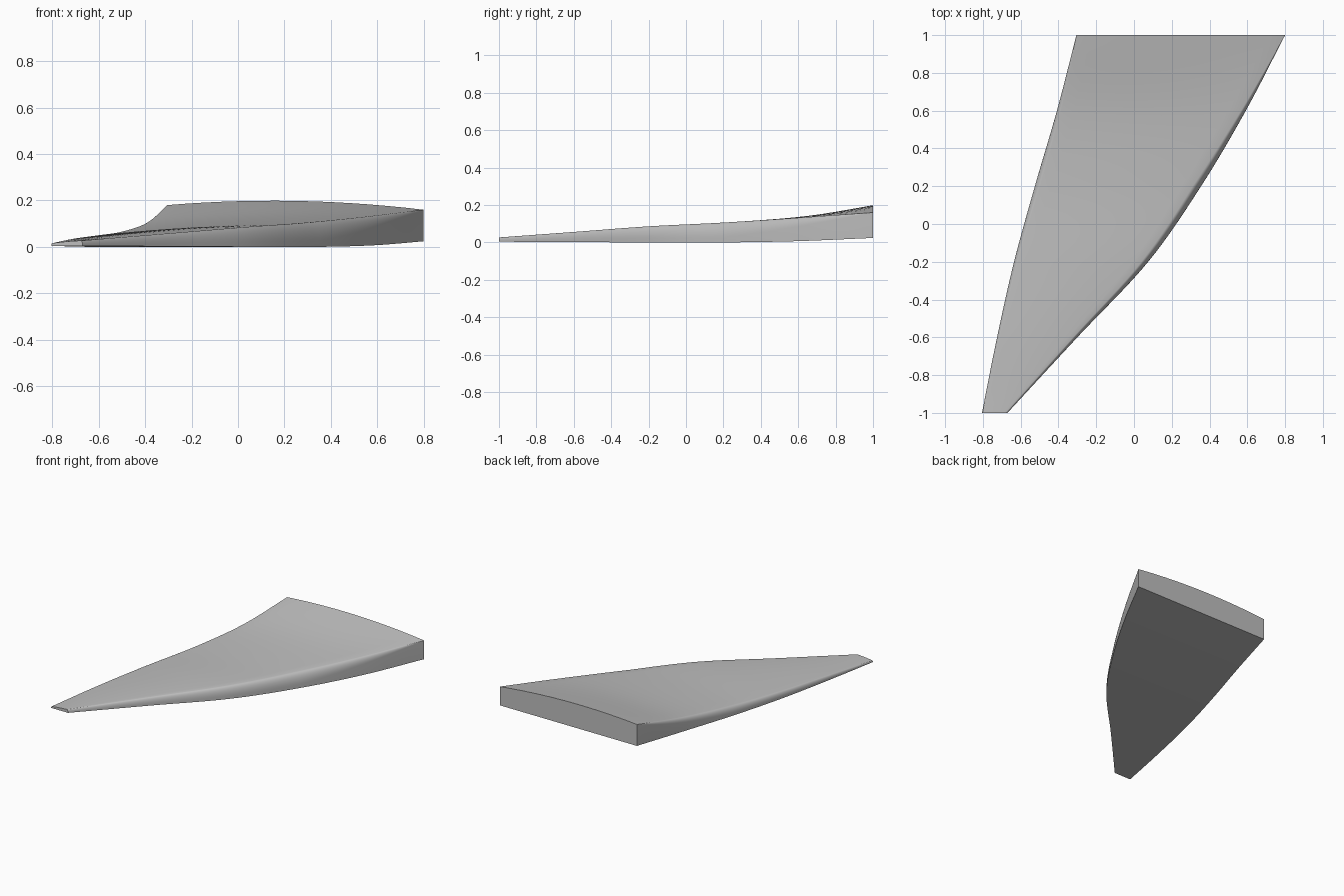
import bpy
import bmesh
from math import sin, cos, pi, radians

cube = bpy.data.objects.get("Cube")
if cube:
    bpy.data.objects.remove(cube, do_unlink=True)

# Stations from tip to root:
# y, trailing x, leading x, trailing top z, leading top z, bottom z, crown
STATIONS = [
    (-1.0, -.805, -.67, .015, .027, .004, .002),
    (-.6, -.725, -.30, .033, .056, .002, .006),
    (-.2, -.635, .075, .046, .086, .0, .010),
    (.2, -.525, .355, .063, .106, .0, .012),
    (.6, -.408, .592, .103, .131, .007, .016),
    (1.0, -.305, .80, .180, .160, .024, .028),
]
STEPS = 8      # sections between stations
ARC = 8        # segments in each rounded edge
SPAN = 14      # segments across the top


def spline(p0, p1, p2, p3, t):
    """Smooth interpolation through p1 and p2."""
    return tuple(b + .5 * t * (c - a + t * (2 * a - 5 * b + 4 * c - d
                 + t * (3 * (b - c) + d - a)))
                 for a, b, c, d in zip(p0, p1, p2, p3))


def mirrored(end, inner):
    """Extrapolated station just past an end."""
    return tuple(2 * a - b for a, b in zip(end, inner))


def section(y, xt, xl, zt, zl, zb, crown):
    """Closed outline: flat bottom, rounded edges, crowned top."""
    soft = min(1, max(.01, (1 - y) / .8))      # edges sharpen toward the root
    chord = xl - xt

    def top(x):
        t = (x - xt) / chord
        return zt + (zl - zt) * t + 4 * crown * t * (1 - t)

    def arc(x_edge, side, width, drop):
        cx = x_edge - side * width
        z_top = top(cx)
        fall = drop * (z_top - zb)
        return [(x_edge - side * width * (1 - sin(a)), z_top - fall * (1 - cos(a)))
                for a in (i * pi / 2 / ARC for i in range(ARC + 1))]

    trailing = arc(xt, -1, .45 * (zt - zb) * soft, .7 * soft)[::-1]
    leading = arc(xl, 1, .42 * (zl - zb) * soft, .75 * soft)
    a, b = trailing[-1][0], leading[0][0]
    crest = [(x, top(x)) for x in (a + (b - a) * i / SPAN for i in range(1, SPAN))]
    return [(x, y, z) for x, z in [(xt, zb)] + trailing + crest + leading + [(xl, zb)]]


# Sections along the span
pts = [mirrored(STATIONS[0], STATIONS[1])] + STATIONS + [mirrored(STATIONS[-1], STATIONS[-2])]
rows = [spline(*pts[i:i + 4], k / STEPS)
        for i in range(len(STATIONS) - 1) for k in range(STEPS)]
rows.append(STATIONS[-1])

# Loft the skin and cap both ends
bm = bmesh.new()
rings = [[bm.verts.new(p) for p in section(*r)] for r in rows]
for lower, upper in zip(rings, rings[1:]):
    n = len(lower)
    for i in range(n):
        j = (i + 1) % n
        bm.faces.new((lower[i], lower[j], upper[j], upper[i]))
bm.faces.new(rings[0])
bm.faces.new(rings[-1])
bmesh.ops.recalc_face_normals(bm, faces=bm.faces)
mesh = bpy.data.meshes.new("wing_panel")
bm.to_mesh(mesh)
bm.free()

wing = bpy.data.objects.new("wing_panel", mesh)
bpy.context.collection.objects.link(wing)

# Plain grey material
grey = bpy.data.materials.new("light_grey")
grey.use_nodes = True
colour = (.52, .52, .52, 1)
grey.diffuse_color = colour
grey.node_tree.nodes["Principled BSDF"].inputs["Base Color"].default_value = colour
mesh.materials.append(grey)

# Smooth skin with sharp rims
bpy.ops.object.select_all(action='DESELECT')
wing.select_set(True)
bpy.context.view_layer.objects.active = wing
bpy.ops.object.shade_smooth_by_angle(angle=radians(35))
